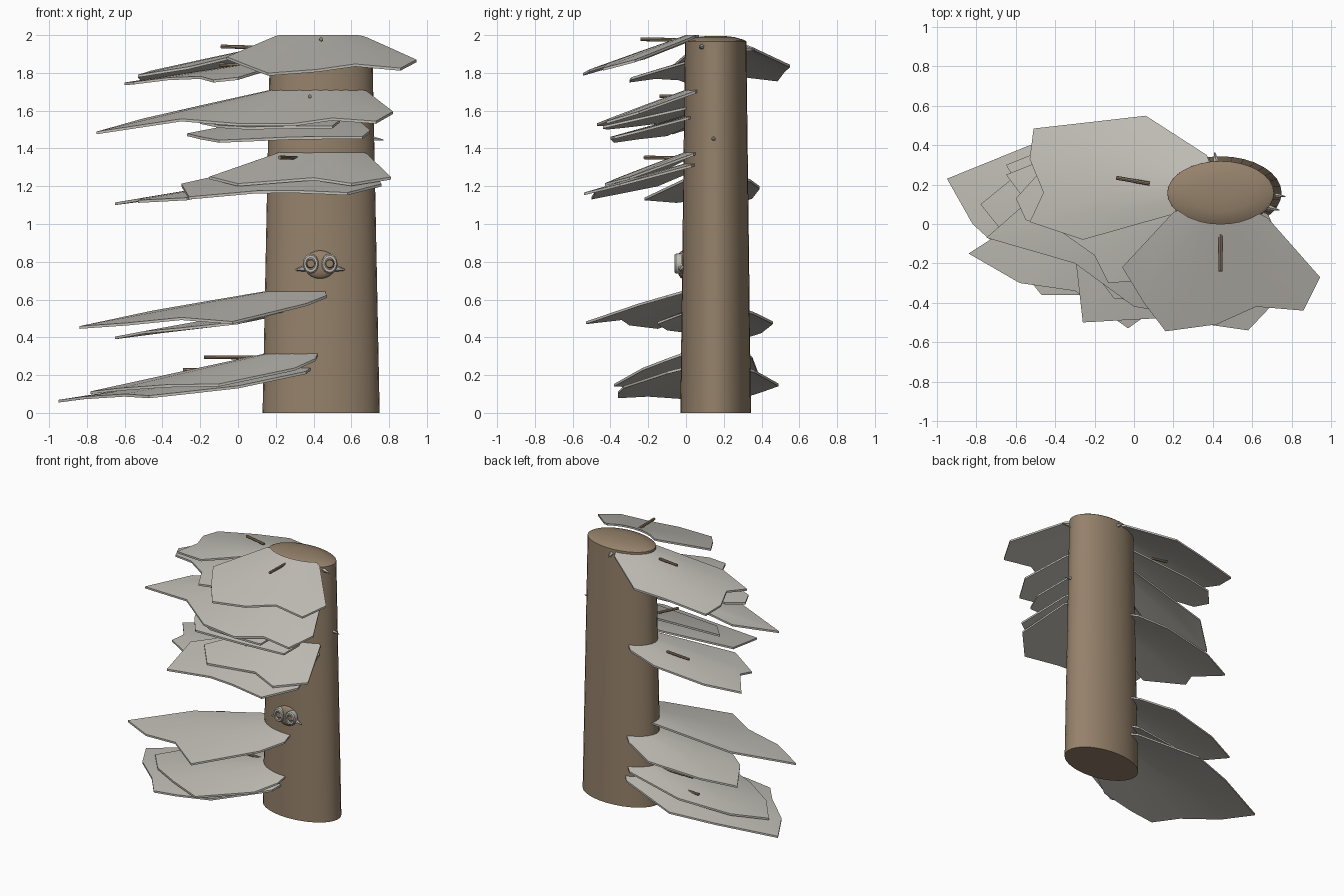
import bpy, bmesh, math
from mathutils import Vector

if "Cube" in bpy.data.objects:
    bpy.data.objects.remove(bpy.data.objects["Cube"])


def material(name, rgb):
    m = bpy.data.materials.new(name)
    m.diffuse_color = (*rgb, 1)
    m.use_nodes = True
    m.node_tree.nodes["Principled BSDF"].inputs["Base Color"].default_value = m.diffuse_color
    return m


BARK = material("bark_brown", (0.30, 0.22, 0.145))
PALE = material("pale_grey", (0.53, 0.51, 0.465))
CX, CY = 0.44, 0.157


def radii(z):
    """Half widths of the tapering oval trunk at height z."""
    t = z / 2
    return 0.31 - 0.04 * t, 0.187 - 0.025 * t


def finish(name, bm, mat, angle=35):
    bmesh.ops.recalc_face_normals(bm, faces=bm.faces)
    me = bpy.data.meshes.new(name)
    bm.to_mesh(me)
    bm.free()
    me.materials.append(mat)
    ob = bpy.data.objects.new(name, me)
    bpy.context.collection.objects.link(ob)
    bpy.ops.object.select_all(action='DESELECT')
    ob.select_set(True)
    bpy.context.view_layer.objects.active = ob
    bpy.ops.object.shade_smooth_by_angle(angle=math.radians(angle))
    return ob


def trunk():
    bm = bmesh.new()
    n, rings = 32, []
    for z, s in ((0, 1), (0.65, 1), (1.3, 1), (1.965, 1), (1.974, 0.94),
                 (1.99, 0.6), (1.996, 0.25)):
        a, b = radii(z)
        rings.append([bm.verts.new((CX + a * s * math.cos(k * math.tau / n),
                                    CY + b * s * math.sin(k * math.tau / n), z))
                      for k in range(n)])
    for lo, hi in zip(rings, rings[1:]):
        for k in range(n):
            bm.faces.new((lo[k], lo[k - 1], hi[k - 1], hi[k]))
    bm.faces.new(rings[0])
    bm.faces.new(rings[-1])
    finish("trunk", bm, BARK)


def shelf(name, z_root, z_tip, outline, thick=0.014):
    """Drooping plate fanning out from the trunk surface to a ragged outline."""
    a, b = radii(z_root)
    dirs = [Vector(((x - CX) / a, (y - CY) / b)) for x, y in outline]
    far = max(d.length for d in dirs) - 1
    bm = bmesh.new()
    layers = []
    for dz in (0, -thick):
        rows = []
        for f in (0, 0.5, 1):
            row = []
            for d in dirs:
                r = 0.97 + (d.length - 0.97) * f
                p = d.normalized() * r
                z = z_root - (z_root - z_tip - thick) * max(r - 1, 0) / far
                row.append(bm.verts.new((CX + a * p.x, CY + b * p.y, z + dz)))
            rows.append(row)
        layers.append(rows)
    n = len(outline)
    for rows in layers:
        for r0, r1 in zip(rows, rows[1:]):
            for k in range(n - 1):
                bm.faces.new((r0[k], r0[k + 1], r1[k + 1], r1[k]))
    top, bot = layers
    for i in (0, 2):                      # inner and outer rims
        for k in range(n - 1):
            bm.faces.new((top[i][k], top[i][k + 1], bot[i][k + 1], bot[i][k]))
    for k in (0, n - 1):                  # two side rims
        for i in (0, 1):
            bm.faces.new((top[i][k], top[i + 1][k], bot[i + 1][k], bot[i][k]))
    finish(name, bm, PALE, 30)


def rod(name, p, q, r0, r1, mat, sides=8):
    p, q = Vector(p), Vector(q)
    bm = bmesh.new()
    bmesh.ops.create_cone(bm, cap_ends=True, segments=sides, radius1=r0, radius2=r1,
                          depth=(q - p).length)
    rot = (q - p).to_track_quat('Z', 'Y')
    for v in bm.verts:
        v.co = rot @ v.co + (p + q) / 2
    finish(name, bm, mat)


trunk()

# Shelves, from the top down
shelf("top_front_shelf", 2.0, 1.785,
      [(.2, .06), (-.06, -.22), (.05, -.4), (.16, -.545), (.42, -.51),
       (.62, -.42), (.86, -.44), (.945, -.27), (.68, .03)])
shelf("top_back_shelf", 1.95, 1.755,
      [(.37, .35), (.06, .55), (-.2, .52), (-.51, .485), (-.53, .33),
       (-.46, .16), (-.53, .01), (-.26, -.08), (.2, .05)])
shelf("top_side_shelf", 1.87, 1.735,
      [(.19, .2), (-.3, .25), (-.5, .24), (-.6, .13), (-.55, .02), (-.37, -.04),
       (-.2, -.16), (-.13, -.3), (0, -.29), (.25, 0)])
shelf("upper_wide_shelf", 1.71, 1.475,
      [(.19, .2), (-.5, .15), (-.75, -.07), (-.3, -.2), (0, -.42), (.3, -.47),
       (.5, -.4), (.73, -.42), (.82, -.25), (.68, .05)])
shelf("upper_inner_shelf", 1.62, 1.5,
      [(.19, .1), (-.2, -.15), (-.1, -.33), (.05, -.42), (.3, -.44),
       (.5, -.44), (.54, -.3), (.55, -.02)])
shelf("upper_thin_shelf", 1.57, 1.43,
      [(.19, .1), (-.27, -.1), (-.2, -.25), (-.1, -.38), (.3, -.4),
       (.66, -.38), (.7, -.25), (.62, .01)])
shelf("middle_front_shelf", 1.38, 1.2,
      [(.22, .05), (-.15, -.2), (0, -.38), (.4, -.36), (.6, -.43),
       (.81, -.3), (.68, .04)])
shelf("middle_wide_shelf", 1.32, 1.13,
      [(.17, .1), (-.3, -.15), (-.26, -.5), (.1, -.48), (.3, -.5),
       (.58, -.54), (.76, -.35), (.68, .03)])
shelf("middle_back_shelf", 1.25, 1.1,
      [(.24, .34), (0, .39), (-.4, .35), (-.65, .25), (-.5, .05),
       (-.53, -.05), (-.27, -.22), (.25, 0)])
shelf("lower_front_shelf", 0.645, 0.445,
      [(.14, .2), (-.45, .1), (-.84, -.15), (-.58, -.3), (-.3, -.34),
       (-.03, -.53), (.36, -.25), (.47, -.1), (.46, -.035)])
shelf("lower_back_shelf", 0.55, 0.39,
      [(.24, .36), (0, .46), (-.4, .4), (-.65, .3), (-.5, .05), (-.3, -.1),
       (0, -.15), (.2, .02)])
shelf("bottom_upper_shelf", 0.315, 0.1,
      [(.24, .35), (-.2, .38), (-.57, .27), (-.78, .1), (-.62, -.1),
       (-.38, -.25), (-.1, -.38), (.3, -.23), (.41, -.1), (.42, -.04)])
shelf("bottom_lower_shelf", 0.24, 0.055,
      [(.26, .36), (-.2, .49), (-.53, .4), (-.95, .23), (-.82, 0),
       (-.6, -.2), (-.47, -.36), (-.28, -.36), (0, -.33), (.36, -.1)])

# Loose twigs
for i, (p, q) in enumerate((
        ((-.09, .235, 1.94), (.08, .205, 1.935)), ((.44, -.24, 1.978), (.44, -.05, 1.975)),
        ((-.18, .17, .295), (.1, .16, .293)), ((-.29, .26, .228), (-.06, .24, .228)),
        ((.22, -.22, 1.352), (.31, -.05, 1.35)), ((.38, -.14, 1.676), (.38, -.03, 1.675)),
        ((-.1, .25, 1.845), (.02, .23, 1.84)), ((-.18, .22, 1.23), (.02, .2, 1.23)))):
    rod(f"twig_{i + 1}", p, q, 0.01, 0.01, BARK)

# Small thorns on the right and back of the trunk
for i, (p, q) in enumerate((
        ((.68, .15, 1.455), (.77, .14, 1.445)), ((.66, .09, 1.94), (.74, .07, 1.935)),
        ((.42, .3, 1.93), (.41, .365, 1.92)))):
    rod(f"thorn_{i + 1}", p, q, 0.02, 0.002, PALE, 5)

# Knot with two ringed eyes on the trunk front
bm = bmesh.new()
bmesh.ops.create_uvsphere(bm, u_segments=16, v_segments=10, radius=1)
for v in bm.verts:
    v.co = (.435 + v.co.x * .085, -.018 + v.co.y * .03, .785 + v.co.z * .075)
finish("knot", bm, BARK)
for side, s in (("left", -1), ("right", 1)):
    x, z = .435 + s * .05, .79
    bm = bmesh.new()
    n, prof = 16, ((.042, -.02), (.042, -.054), (.036, -.062), (.025, -.062), (.025, -.045))
    rows = [[bm.verts.new((x + r * math.cos(k * math.tau / n), y,
                           z + 1.25 * r * math.sin(k * math.tau / n))) for k in range(n)]
            for r, y in prof]
    for r0, r1 in zip(rows, rows[1:]):
        for k in range(n):
            bm.faces.new((r0[k], r0[k - 1], r1[k - 1], r1[k]))
    finish(side + "_eye_ring", bm, PALE)
    rod(side + "_eye", (x, -.02, z), (x, -.055, z), .027, .02, BARK, 16)
    rod(side + "_knot_tip", (x + s * .03, -.025, .765), (x + s * .08, -.03, .757),
        .018, .004, PALE, 6)
